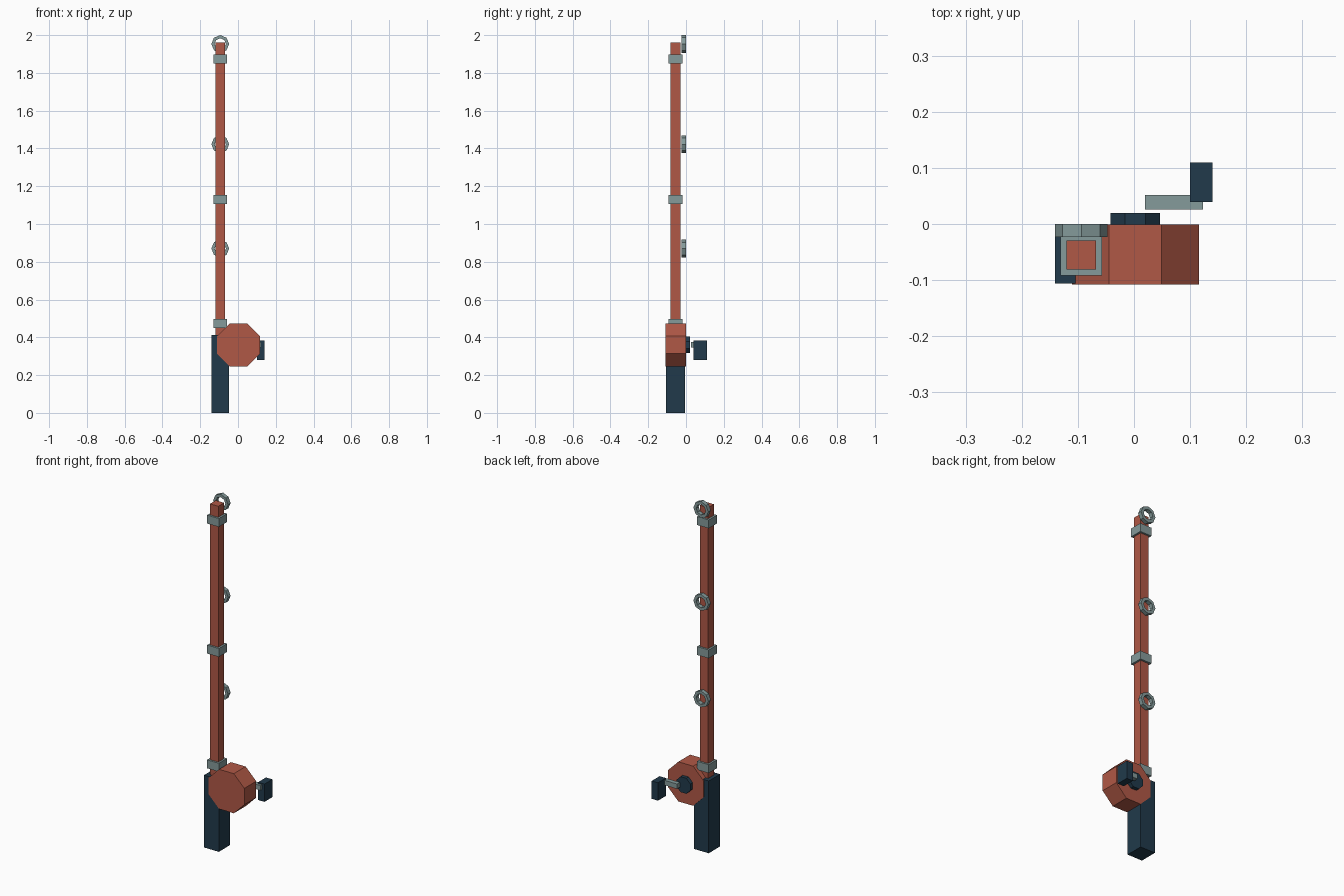
import bpy
import bmesh
from math import pi, cos, sin

cube = bpy.data.objects.get("Cube")
if cube:
    bpy.data.objects.remove(cube, do_unlink=True)


def make_material(name, rgb):
    mat = bpy.data.materials.new(name)
    mat.use_nodes = True
    mat.diffuse_color = (*rgb, 1)
    mat.node_tree.nodes["Principled BSDF"].inputs["Base Color"].default_value = (*rgb, 1)
    return mat


red = make_material("brick red", (0.434, 0.098, 0.061))
navy = make_material("dark navy", (0.015, 0.042, 0.07))
grey = make_material("metal grey", (0.235, 0.328, 0.328))


def finish(name, bm, mat):
    bmesh.ops.recalc_face_normals(bm, faces=bm.faces)
    mesh = bpy.data.meshes.new(name)
    bm.to_mesh(mesh)
    bm.free()
    mesh.materials.append(mat)
    obj = bpy.data.objects.new(name, mesh)
    bpy.context.collection.objects.link(obj)
    return obj


def box(name, mat, x, y, z):
    """Box spanning the given (low, high) ranges."""
    bm = bmesh.new()
    bmesh.ops.create_cube(bm, size=1)
    for v in bm.verts:
        v.co = [(lo + hi) / 2 + c * (hi - lo) for c, (lo, hi) in zip(v.co, (x, y, z))]
    return finish(name, bm, mat)


def octagon(name, mat, x, z, y, radius, hole=0, turn=0):
    """Eight-sided disc, or ring if it has a hole, with its axis along y."""
    bm = bmesh.new()

    def loop(r, depth):
        angles = [turn + i * pi / 4 for i in range(8)]
        return [bm.verts.new((x + r * cos(a), depth, z + r * sin(a))) for a in angles]

    front, back = loop(radius, y[0]), loop(radius, y[1])
    loops = [front, back]
    if hole:
        loops += [loop(hole, y[1]), loop(hole, y[0]), front]
    else:
        bm.faces.new(front)
        bm.faces.new(back)
    for a, b in zip(loops, loops[1:]):
        for i in range(8):
            j = (i + 1) % 8
            bm.faces.new((a[i], a[j], b[j], b[i]))
    return finish(name, bm, mat)


# Grip and pole share one vertical axis
AX, AY = -0.094, -0.055


def column(name, mat, half_x, half_y, z):
    return box(name, mat, (AX - half_x, AX + half_x), (AY - half_y, AY + half_y), z)


column("grip", navy, 0.047, 0.051, (0, 0.413))
column("pole", red, 0.026, 0.026, (0.40, 1.96))

# Square collars along the pole
for i, z in enumerate((0.474, 1.13, 1.873)):
    column(f"collar_{i + 1}", grey, 0.037, 0.037, (z - 0.024, z + 0.024))

# Line guide rings behind the pole
for i, z in enumerate((0.87, 1.422, 1.953)):
    octagon(f"line_guide_{i + 1}", grey, AX, z, (-0.023, 0), 0.047, hole=0.03)

# Reel drum, hub and crank
RX, RZ = 0.0025, 0.36
octagon("reel_drum", red, RX, RZ, (-0.108, -0.001), 0.1225, turn=pi / 8)
octagon("reel_hub", navy, RX, RZ, (-0.001, 0.02), 0.0478, turn=pi / 8)
box("crank_arm", grey, (0.02, 0.123), (0.026, 0.052), (0.346, 0.374))
box("crank_knob", navy, (0.10, 0.14), (0.039, 0.11), (0.28, 0.382))
